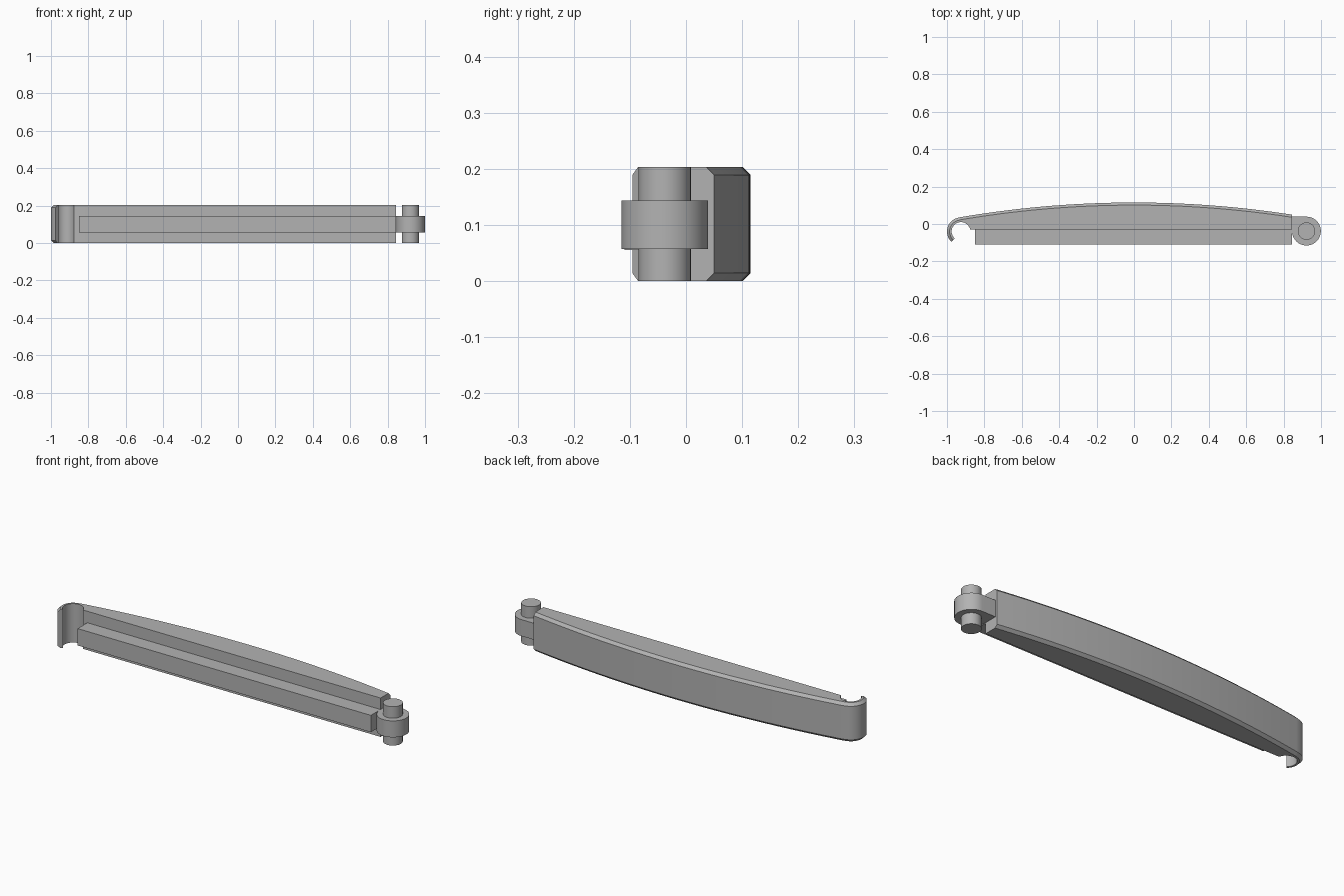
import bpy, bmesh
from math import sin, cos, radians, pi

cube = bpy.data.objects.get("Cube")
if cube:
    bpy.data.objects.remove(cube)

HEIGHT, CHAMFER, FRONT_Y = 0.203, 0.014, -0.03

grey = bpy.data.materials.new("plain grey")
grey.use_nodes = True
grey.diffuse_color = (0.45, 0.45, 0.45, 1)
grey.node_tree.nodes["Principled BSDF"].inputs["Base Color"].default_value = grey.diffuse_color


def finish(name, bm):
    bmesh.ops.recalc_face_normals(bm, faces=bm.faces)
    mesh = bpy.data.meshes.new(name)
    bm.to_mesh(mesh)
    bm.free()
    mesh.materials.append(grey)
    obj = bpy.data.objects.new(name, mesh)
    bpy.context.collection.objects.link(obj)
    bpy.ops.object.select_all(action='DESELECT')
    obj.select_set(True)
    bpy.context.view_layer.objects.active = obj
    bpy.ops.object.shade_smooth_by_angle(angle=radians(30))
    return obj


def prism(name, outline, z0, z1):
    bm = bmesh.new()
    low = [bm.verts.new((x, y, z0)) for x, y in outline]
    high = [bm.verts.new((x, y, z1)) for x, y in outline]
    bm.faces.new(low)
    bm.faces.new(high)
    for i in range(len(low)):
        j = (i + 1) % len(low)
        bm.faces.new((low[i], low[j], high[j], high[i]))
    return finish(name, bm)


def arc(cx, cy, r, start, end, steps):
    angles = [radians(start + (end - start) * i / steps) for i in range(steps + 1)]
    return [(cx + r * cos(a), cy + r * sin(a)) for a in angles]


def back(x):
    return 0.115 - 0.091 * x * x


# Clip arm: stations of (outer point, inward direction, inner point)
HX, HY, OUTER, INNER = -0.925, -0.04, 0.075, 0.05
stations = []
for o, i in zip(arc(HX, HY, OUTER, 228, 100, 16), arc(HX, HY, INNER, 228, 100, 16)):
    stations.append((o, ((HX - o[0]) / OUTER, (HY - o[1]) / OUTER), i))
for k, i in enumerate(arc(HX, HY, INNER, 90, 12, 10)):
    x = -0.93 + 0.054 * k / 10
    stations.append(((x, back(x)), (0, -1), i))
for k in range(1, 33):
    x = -0.876 + 1.721 * k / 32
    stations.append(((x, back(x)), (0, -1), (x, FRONT_Y)))

bm = bmesh.new()
rings = []
for (ox, oy), (nx, ny), (ix, iy) in stations:
    cx, cy = ox + nx * CHAMFER, oy + ny * CHAMFER
    section = [(ix, iy, 0), (cx, cy, 0), (ox, oy, CHAMFER),
               (ox, oy, HEIGHT - CHAMFER), (cx, cy, HEIGHT), (ix, iy, HEIGHT)]
    rings.append([bm.verts.new(p) for p in section])
for a, b in zip(rings, rings[1:]):
    for i in range(6):
        j = (i + 1) % 6
        bm.faces.new((a[i], a[j], b[j], b[i]))
bm.faces.new(rings[0])
bm.faces.new(rings[-1])
finish("hooked_arm", bm)

# Gripping rib along the front
prism("front_rib", [(-0.85, -0.11), (0.845, -0.11), (0.845, FRONT_Y), (-0.85, FRONT_Y)],
      0.055, 0.143)

# Hinge knuckle: round with one square corner joining the arm
PX, PY, R = 0.922, -0.038, 0.077
prism("hinge_knuckle", arc(PX, PY, R, 180, 450, 48) + [(PX - R, PY + R)], 0.057, 0.143)

# Hinge pin
prism("hinge_pin", arc(PX, PY, 0.0465, 0, 352.5, 47), 0, HEIGHT)
